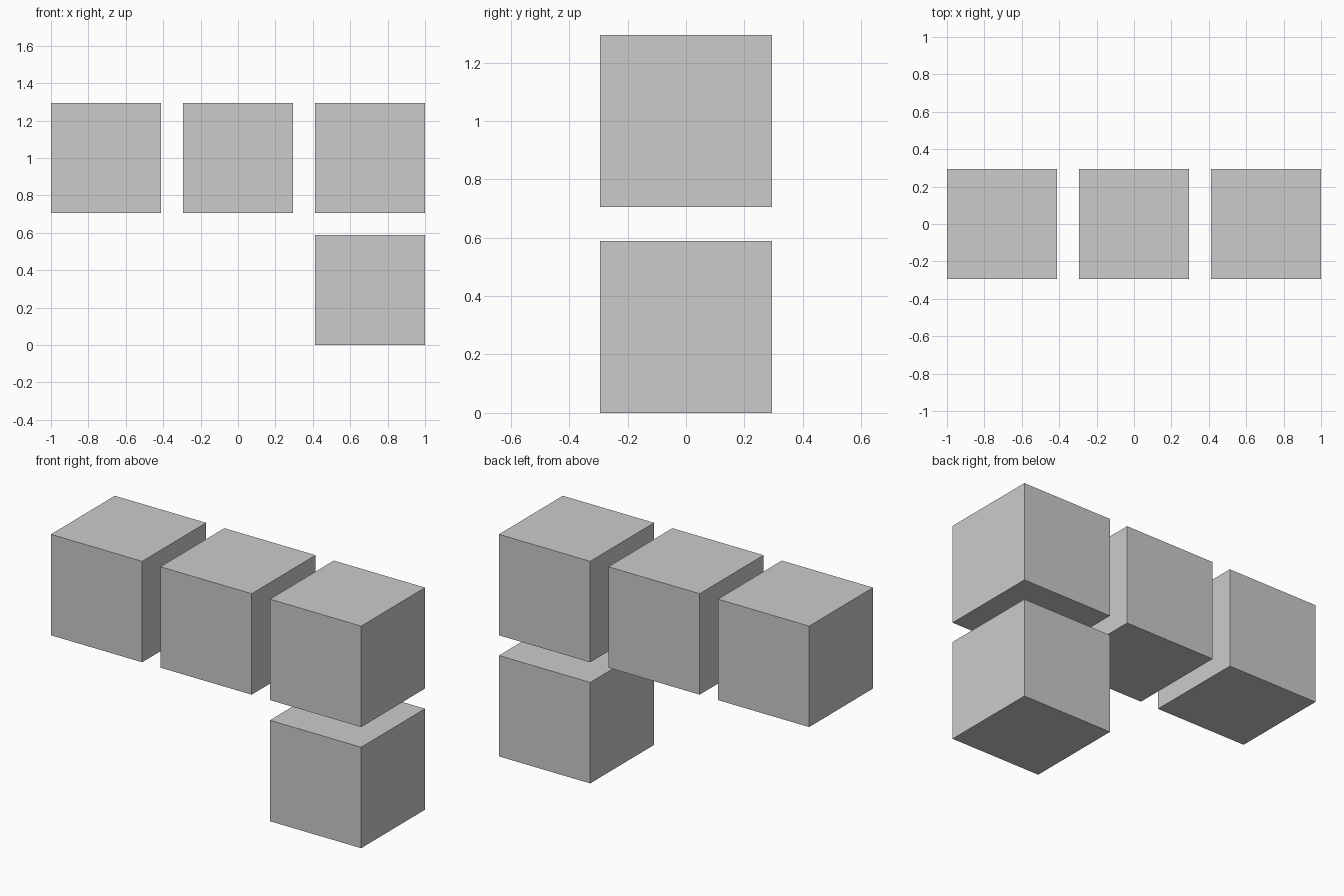
import bpy

if "Cube" in bpy.data.objects:
    bpy.data.objects.remove(bpy.data.objects["Cube"])

SIZE = 10 / 17    # cube edge
PITCH = 12 / 17   # spacing between cube centres


def add_cube(name, column, row):
    bpy.ops.mesh.primitive_cube_add(
        size=SIZE, location=(column * PITCH, 0, SIZE / 2 + row * PITCH))
    bpy.context.object.name = name


# Upper row of three cubes
for column, side in ((-1, "left"), (0, "middle"), (1, "right")):
    add_cube(f"upper_{side}_cube", column, 1)

# Single cube below the right end
add_cube("lower_right_cube", 1, 0)
